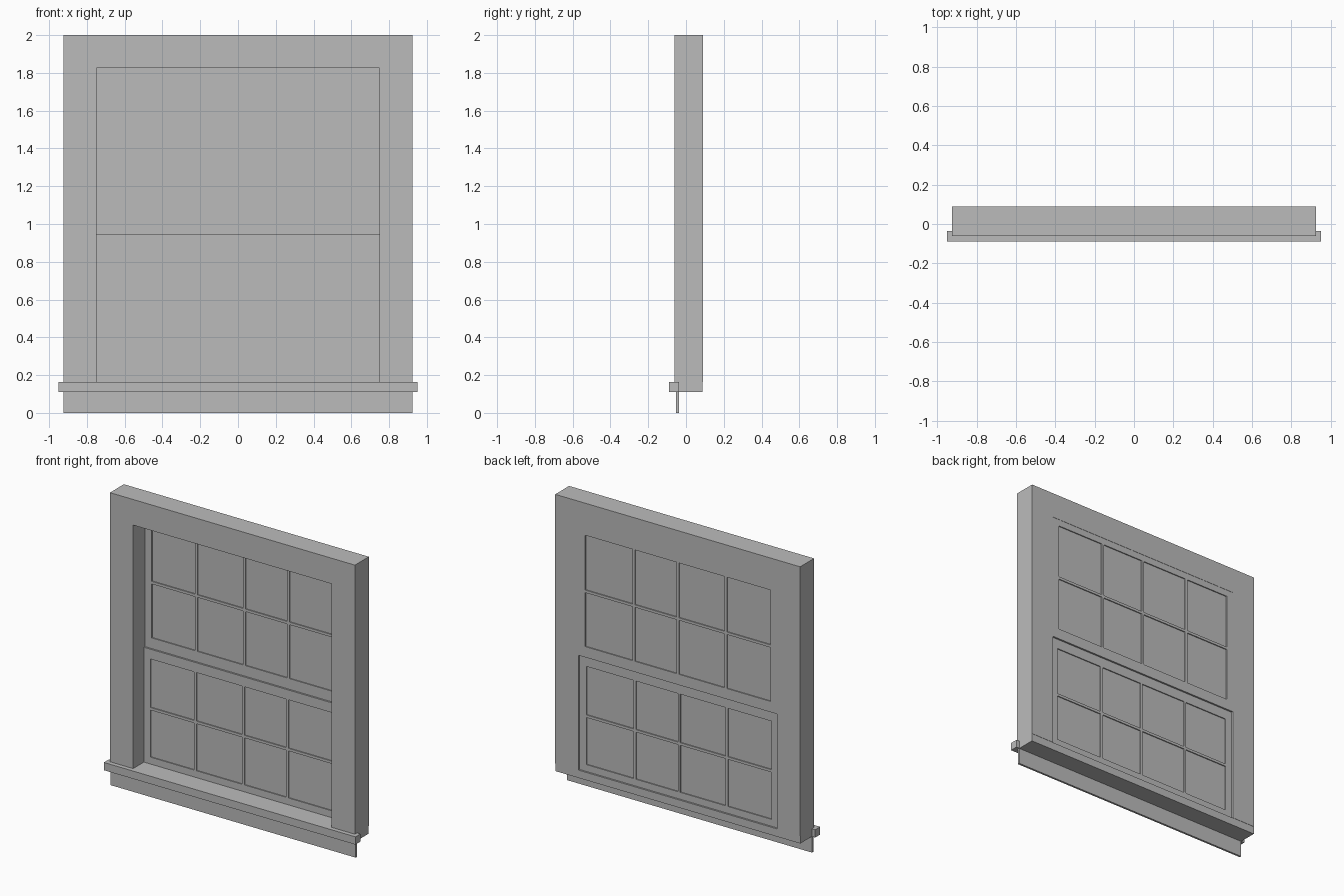
import bpy, bmesh

if "Cube" in bpy.data.objects:
    bpy.data.objects.remove(bpy.data.objects["Cube"])

# One flat grey for the whole window
grey = bpy.data.materials.new("window_grey")
grey.diffuse_color = (0.5, 0.5, 0.5, 1)
grey.use_nodes = True
grey.node_tree.nodes["Principled BSDF"].inputs["Base Color"].default_value = grey.diffuse_color


def finish(name, bm):
    bmesh.ops.recalc_face_normals(bm, faces=bm.faces)
    mesh = bpy.data.meshes.new(name)
    bm.to_mesh(mesh)
    bm.free()
    mesh.materials.append(grey)
    obj = bpy.data.objects.new(name, mesh)
    bpy.context.collection.objects.link(obj)
    return obj


def extrude_y(bm, face, depth):
    """Thicken a face lying in the xz plane towards +y."""
    ext = bmesh.ops.extrude_face_region(bm, geom=[face])
    verts = [g for g in ext["geom"] if isinstance(g, bmesh.types.BMVert)]
    bmesh.ops.translate(bm, verts=verts, vec=(0, depth, 0))


def slab(name, outline, y0, y1):
    """Solid from an xz outline, running from y0 to y1."""
    bm = bmesh.new()
    face = bm.faces.new([bm.verts.new((x, y0, z)) for x, z in outline])
    extrude_y(bm, face, y1 - y0)
    return finish(name, bm)


def box(name, x0, x1, y0, y1, z0, z1):
    return slab(name, [(x0, z0), (x1, z0), (x1, z1), (x0, z1)], y0, y1)


def lattice(name, xs, zs, y0, y1):
    """Sash with square pane openings: every odd cell is left open."""
    bm = bmesh.new()
    grid = [[bm.verts.new((x, y0, z)) for z in zs] for x in xs]
    faces = []
    for i in range(len(xs) - 1):
        for j in range(len(zs) - 1):
            if i % 2 and j % 2:
                continue
            faces.append(bm.faces.new((grid[i][j], grid[i + 1][j],
                                       grid[i + 1][j + 1], grid[i][j + 1])))
    ext = bmesh.ops.extrude_face_region(bm, geom=faces)
    verts = [g for g in ext["geom"] if isinstance(g, bmesh.types.BMVert)]
    bmesh.ops.translate(bm, verts=verts, vec=(0, y1 - y0, 0))
    return finish(name, bm)


def sash(name, z0, z1, glass0, glass1, bar_z, y0, y1):
    b = 0.009  # half width of a glazing bar
    xs = [-0.75, -0.70]
    for c in (-0.362, 0.0, 0.333):
        xs += [c - b, c + b]
    xs += [0.70, 0.75]
    zs = [z0, glass0, bar_z - b, bar_z + b, glass1, z1]
    lattice(name, xs, zs, y0, y1)
    mid = (y0 + y1) / 2
    box(name + "_glass", -0.70, 0.70, mid - 0.003, mid + 0.003, glass0, glass1)


# Outer frame: two jambs and a head
slab("frame", [(-0.925, 0.163), (-0.75, 0.163), (-0.75, 1.825), (0.75, 1.825),
               (0.75, 0.163), (0.925, 0.163), (0.925, 2.0), (-0.925, 2.0)],
     -0.06, 0.09)

# Sill below the frame, projecting nosing and apron
box("sill", -0.925, 0.925, -0.036, 0.088, 0.11, 0.163)
box("sill_nosing", -0.95, 0.95, -0.09, -0.036, 0.11, 0.163)
box("apron", -0.925, 0.925, -0.052, -0.038, 0.0, 0.11)

# Two sliding sashes, the lower one sits slightly further forward
sash("upper_sash", 0.947, 1.825, 1.02, 1.78, 1.397, 0.068, 0.088)
sash("lower_sash", 0.163, 0.947, 0.21, 0.88, 0.54, 0.056, 0.076)
